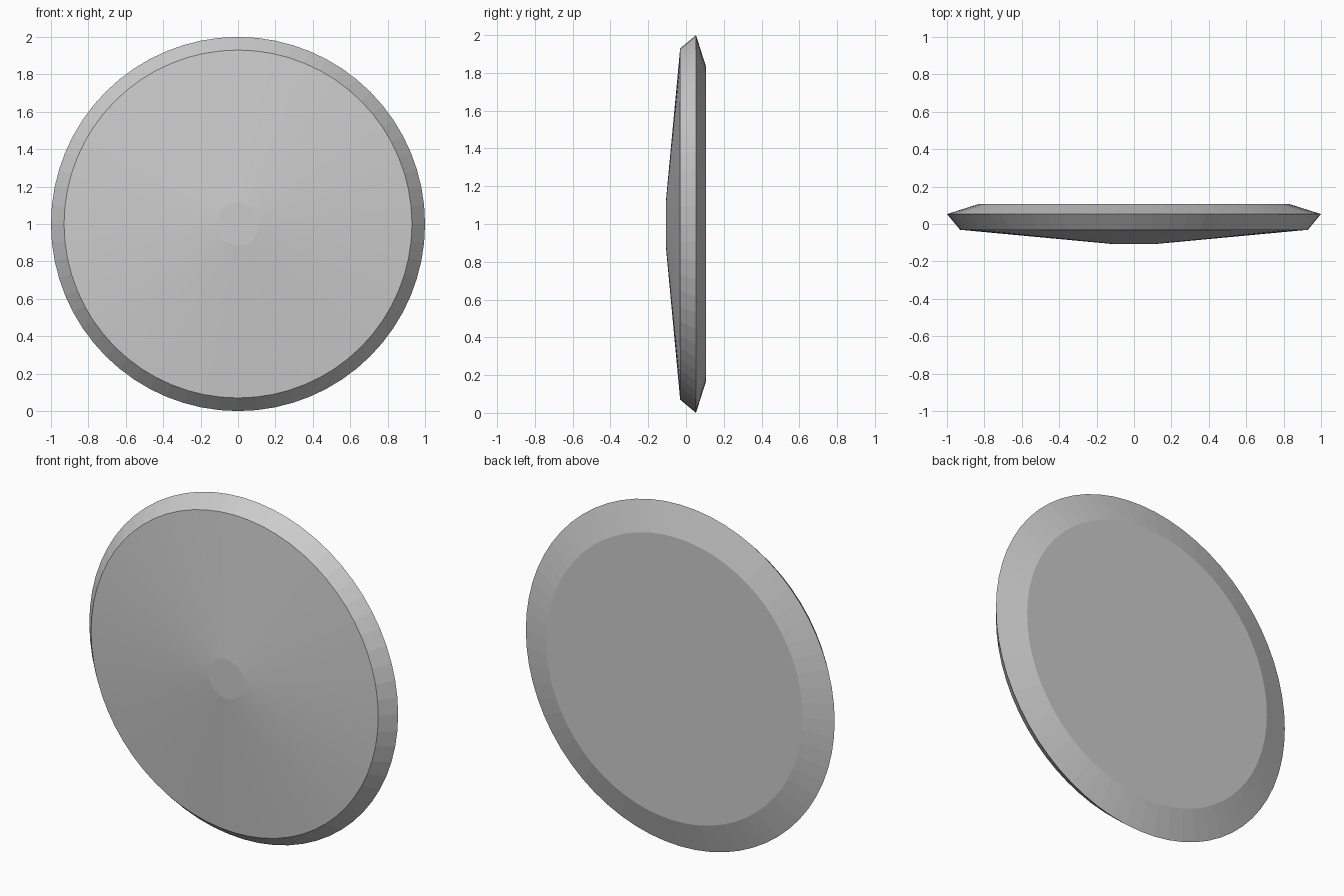
import bpy, bmesh, math

if "Cube" in bpy.data.objects:
    bpy.data.objects.remove(bpy.data.objects["Cube"])

SIDES = 64
CENTRE_Z = 1.0


def lathe(name, profile, cap_start=False, cap_end=False):
    """Spin (radius, y) points around the y axis, front to back."""
    bm = bmesh.new()
    rings = []
    for r, y in profile:
        ring = []
        for i in range(SIDES):
            a = 2 * math.pi * i / SIDES
            ring.append(bm.verts.new((r * math.cos(a), y, CENTRE_Z + r * math.sin(a))))
        rings.append(ring)
    for a, b in zip(rings, rings[1:]):
        for i in range(SIDES):
            j = (i + 1) % SIDES
            bm.faces.new((a[i], a[j], b[j], b[i]))
    if cap_start:
        bm.faces.new(rings[0])
    if cap_end:
        bm.faces.new(rings[-1][::-1])
    bm.normal_update()
    mesh = bpy.data.meshes.new(name)
    bm.to_mesh(mesh)
    bm.free()
    obj = bpy.data.objects.new(name, mesh)
    bpy.context.collection.objects.link(obj)
    return obj


def flip_to_outside(obj, inside=(0, 0, CENTRE_Z)):
    """Make every face of the shell point away from the disc centre."""
    bm = bmesh.new()
    bm.from_mesh(obj.data)
    for f in bm.faces:
        c = f.calc_center_median()
        if sum((c[k] - inside[k]) * f.normal[k] for k in range(3)) < 0:
            f.normal_flip()
    bm.to_mesh(obj.data)
    bm.free()


# Rim: front bevel, widest edge, back bevel and flat back
rim = lathe("rim_and_back", [(0.93, -0.031), (1.0, 0.053), (0.83, 0.107)], cap_end=True)

# Shallow front cone
cone = lathe("front_cone", [(0.115, -0.107), (0.93, -0.031)])

# Small flat disc in the middle of the front
cap = lathe("centre_cap", [(0.115, -0.107)], cap_start=True)

for part in (rim, cone, cap):
    flip_to_outside(part)
